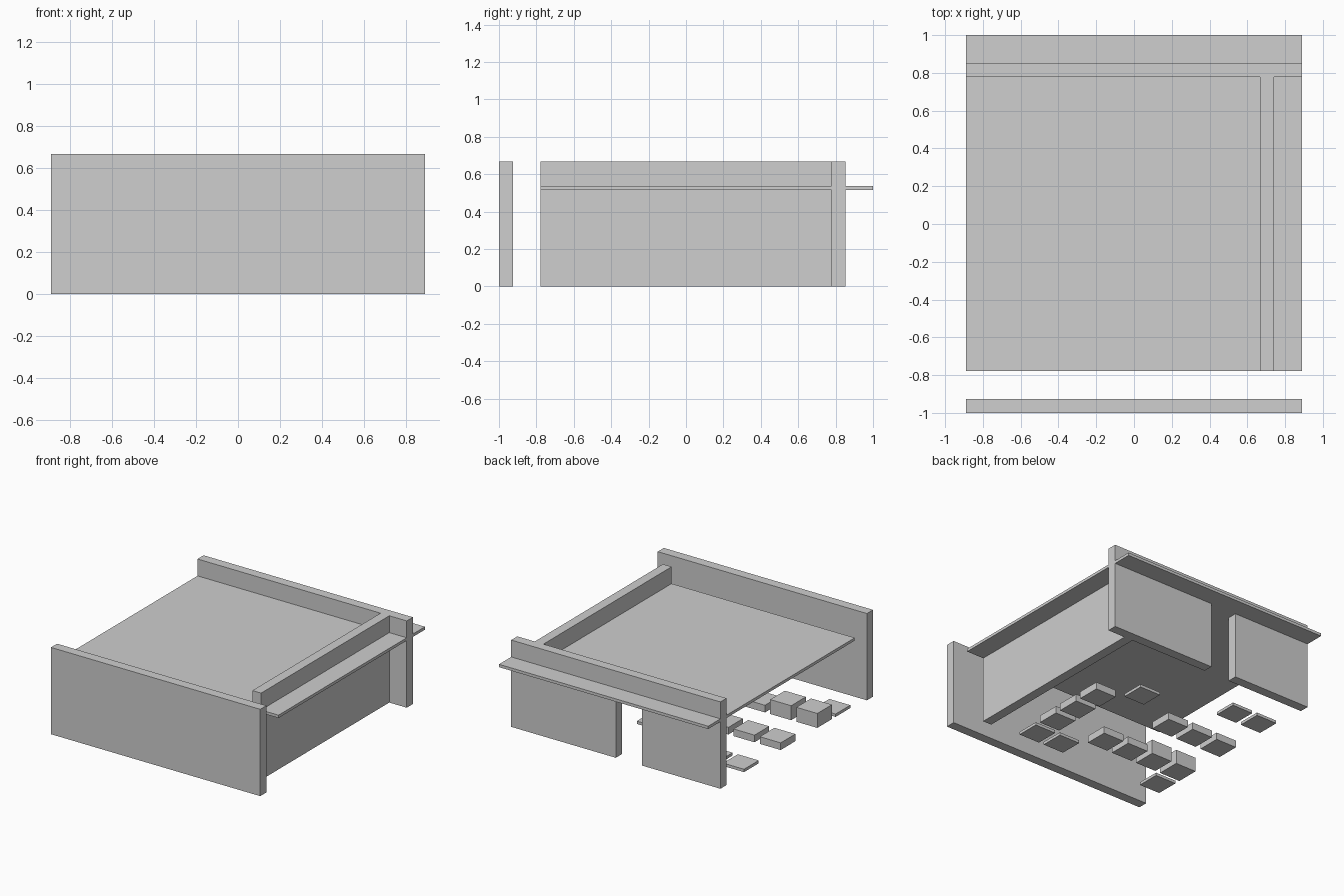
import bpy
import bmesh

if "Cube" in bpy.data.objects:
    bpy.data.objects.remove(bpy.data.objects["Cube"])

grey = bpy.data.materials.new("light_grey")
grey.use_nodes = True
COLOUR = (0.62, 0.62, 0.62, 1)
grey.diffuse_color = COLOUR
grey.node_tree.nodes["Principled BSDF"].inputs["Base Color"].default_value = COLOUR

U = 2 / 27            # plan module: one wall thickness
CELL = 3 * U          # spacing of the floor blocks
WIDTH = 12 * U        # half the width of the building
HEIGHT = 9 * U
SLAB_LOW, SLAB_TOP = 0.515, 0.537


def finish(name, bm):
    bmesh.ops.recalc_face_normals(bm, faces=bm.faces)
    mesh = bpy.data.meshes.new(name)
    bm.to_mesh(mesh)
    bm.free()
    mesh.materials.append(grey)
    obj = bpy.data.objects.new(name, mesh)
    bpy.context.collection.objects.link(obj)
    return obj


def box(name, x0, x1, y0, y1, z0, z1):
    bm = bmesh.new()
    bmesh.ops.create_cube(bm, size=1)
    for v in bm.verts:
        v.co.x = x1 if v.co.x > 0 else x0
        v.co.y = y1 if v.co.y > 0 else y0
        v.co.z = z1 if v.co.z > 0 else z0
    return finish(name, bm)


def wall_from_profile(name, points, y0, y1):
    bm = bmesh.new()
    face = bm.faces.new([bm.verts.new((x, y0, z)) for x, z in points])
    extruded = bmesh.ops.extrude_face_region(bm, geom=[face])["geom"]
    moved = [g for g in extruded if isinstance(g, bmesh.types.BMVert)]
    bmesh.ops.translate(bm, vec=(0, y1 - y0, 0), verts=moved)
    return finish(name, bm)


# Free-standing front wall and the side wall
front_y = -1 + 3 * U
back_y = 1 - 3 * U
box("front_wall", -WIDTH, WIDTH, -1, -1 + U, 0, HEIGHT)
box("side_wall", 9 * U, 10 * U, front_y, back_y, 0, HEIGHT)

# Back wall with a doorway rising to the roof slab
door = -CELL
wall_from_profile("back_wall", [
    (-WIDTH, 0), (door, 0), (door, SLAB_LOW), (0, SLAB_LOW), (0, 0),
    (WIDTH, 0), (WIDTH, HEIGHT), (-WIDTH, HEIGHT)], back_y, back_y + U)

# Roof slab, oversailing the back wall
box("roof_slab", -WIDTH, WIDTH, front_y, back_y, SLAB_LOW, SLAB_TOP)
box("roof_overhang", -WIDTH, WIDTH, back_y + U, 1, SLAB_LOW, SLAB_TOP)

# Floor blocks on a square grid: (column, row) cells grouped by height
blocks = {
    "paving_slab": (0.022, [(1, -3), (0, -3), (0, 1), (-3, 2), (-4, 2), (-4, -3)]),
    "low_block": (0.055, [(1, 0), (1, -1), (1, -2), (-1, -2), (-2, -2),
                          (-2, 0), (-3, 0), (-4, 0)]),
    "tall_block": (0.111, [(-3, -2), (-4, -2)]),
}
half = 0.4 * CELL
for name, (height, cells) in blocks.items():
    for i, (column, row) in enumerate(cells, 1):
        x, y = (column + 0.5) * CELL, row * CELL
        box(f"{name}_{i}", x - half, x + half, y - half, y + half, 0, height)
